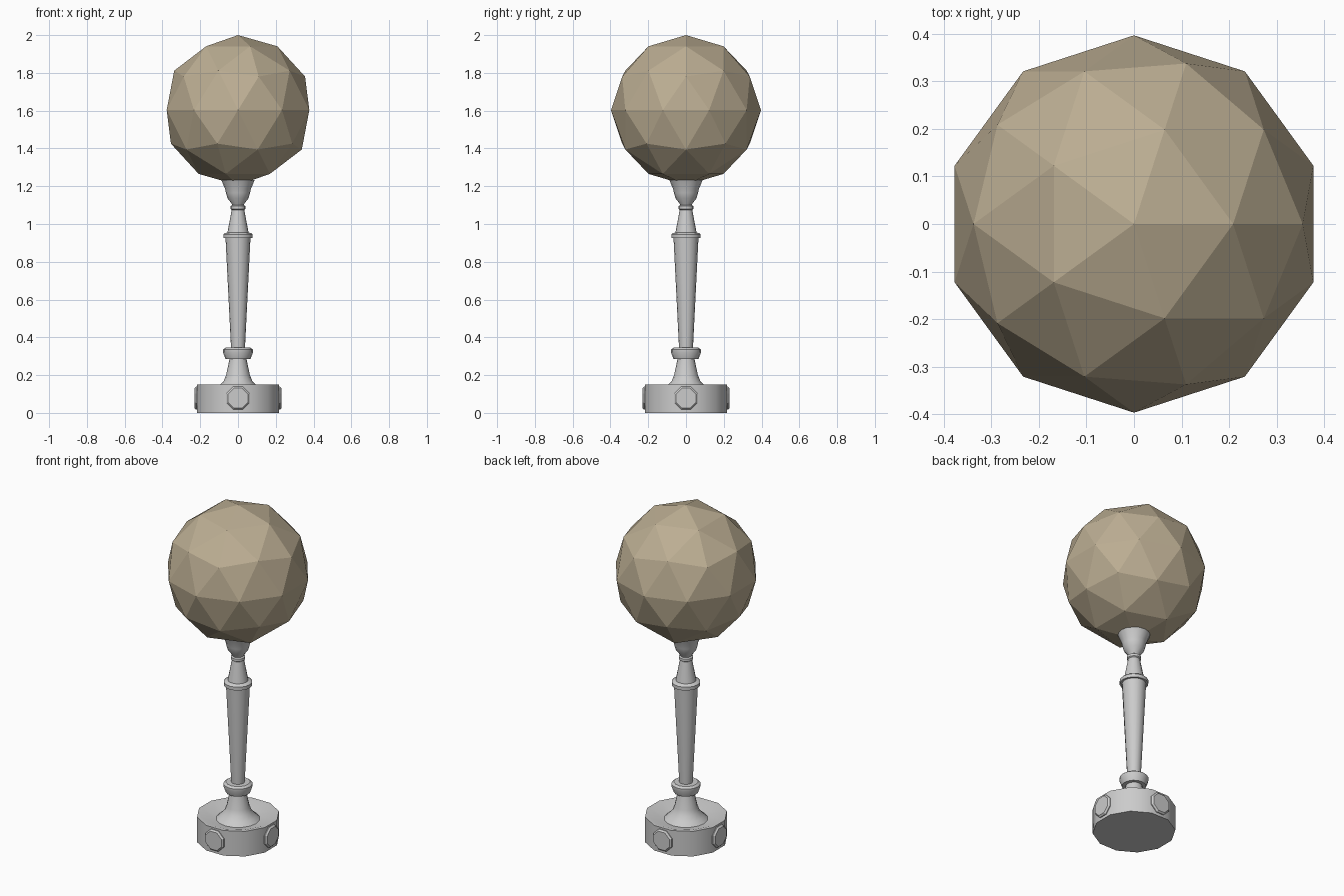
import bpy, bmesh, math
from mathutils import Matrix

if "Cube" in bpy.data.objects:
    bpy.data.objects.remove(bpy.data.objects["Cube"])


def mesh_object(name, bm, smooth=True):
    bmesh.ops.recalc_face_normals(bm, faces=bm.faces)
    mesh = bpy.data.meshes.new(name)
    bm.to_mesh(mesh)
    bm.free()
    ob = bpy.data.objects.new(name, mesh)
    bpy.context.collection.objects.link(ob)
    if smooth:
        bpy.ops.object.select_all(action='DESELECT')
        ob.select_set(True)
        bpy.context.view_layer.objects.active = ob
        bpy.ops.object.shade_smooth_by_angle(angle=math.radians(35))
    return ob


def lathe(name, profile, sides, turn=0.0, matrix=Matrix(), smooth=True):
    """Revolve (radius, height) points around z and cap both ends."""
    bm = bmesh.new()
    rings = []
    for r, z in profile:
        angles = [turn + 2 * math.pi * i / sides for i in range(sides)]
        rings.append([bm.verts.new((r * math.cos(a), r * math.sin(a), z)) for a in angles])
    for a, b in zip(rings, rings[1:]):
        for i in range(sides):
            j = (i + 1) % sides
            bm.faces.new((a[i], a[j], b[j], b[i]))
    bm.faces.new(rings[0][::-1])
    bm.faces.new(rings[-1])
    bm.transform(matrix)
    return mesh_object(name, bm, smooth)


# Base drum with a dished top
lathe("base", [(.225, 0), (.225, .15), (.205, .15), (.125, .125)], 12, math.pi / 12)

# Four octagonal bolts around the base
for k in range(4):
    place = (Matrix.Rotation(k * math.pi / 2, 4, 'Z')
             @ Matrix.Translation((0, 0, .078))
             @ Matrix.Rotation(math.pi / 2, 4, 'Y'))
    lathe(f"base_bolt_{k + 1}", [(.066, .19), (.066, .222), (.057, .231)], 8,
          math.pi / 8, place, False)

# Turned post: foot flare, collars, tapering shaft, neck ring and cup
lathe("post", [
    (.125, .12), (.098, .145), (.075, .17), (.063, .2), (.045, .285),
    (.066, .285), (.079, .32), (.079, .335), (.066, .345), (.037, .345),
    (.066, .925), (.078, .925), (.078, .945), (.07, .952), (.056, .955),
    (.033, 1.075), (.039, 1.08), (.039, 1.095), (.031, 1.1), (.034, 1.108),
    (.055, 1.135), (.064, 1.165), (.068, 1.185), (.088, 1.232)], 16)

# Faceted globe
bm = bmesh.new()
bmesh.ops.create_icosphere(bm, subdivisions=2, radius=.397)
bmesh.ops.translate(bm, verts=bm.verts, vec=(0, 0, 1.603))
globe = mesh_object("globe", bm, False)
mat = bpy.data.materials.new("warm_shade")
mat.diffuse_color = (.50, .42, .29, 1)
mat.use_nodes = True
mat.node_tree.nodes["Principled BSDF"].inputs["Base Color"].default_value = mat.diffuse_color
globe.data.materials.append(mat)
